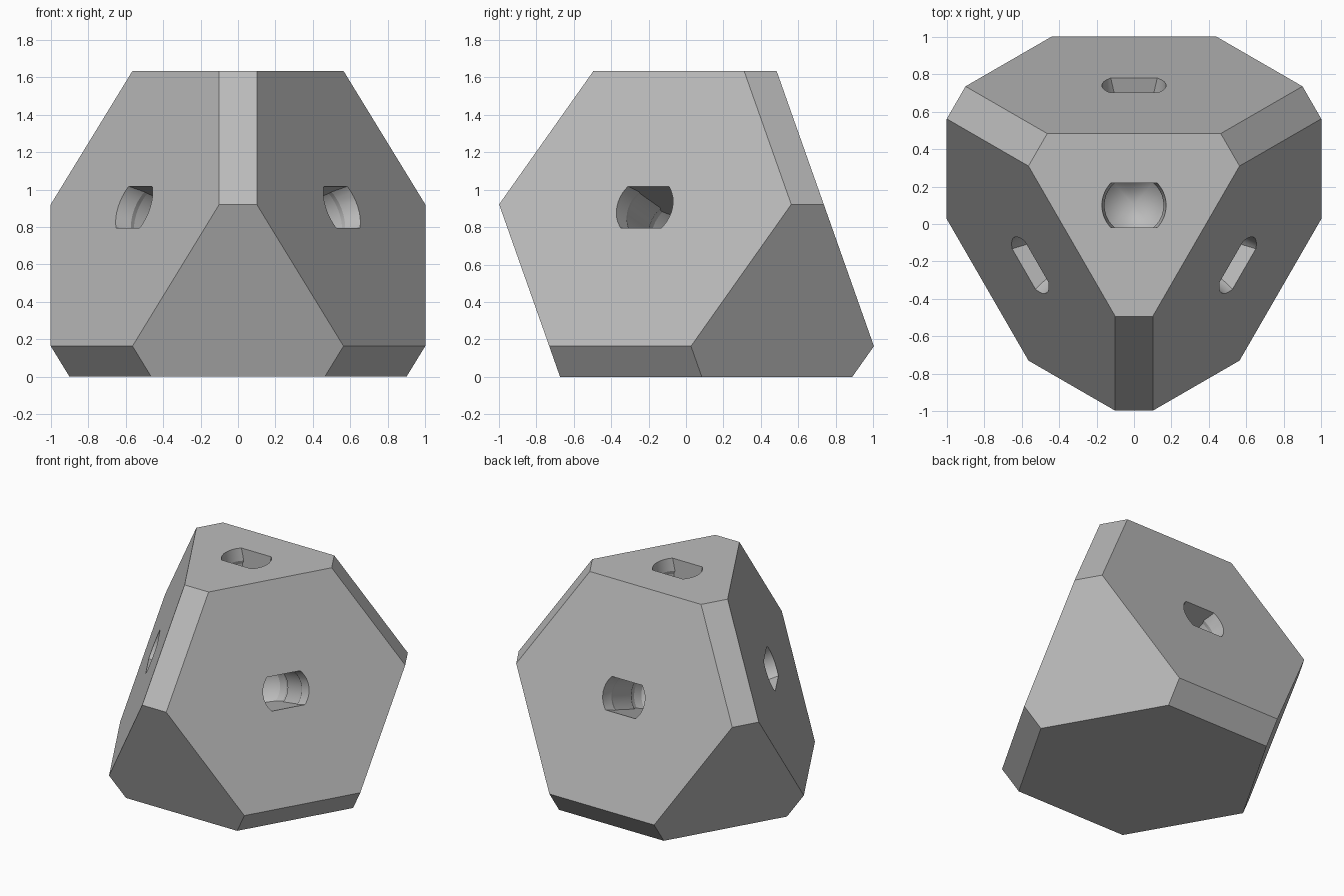
import bpy, bmesh, math
from mathutils import Vector, Matrix

if "Cube" in bpy.data.objects:
    bpy.data.objects.remove(bpy.data.objects["Cube"])

grey = bpy.data.materials.new("light grey")
grey.use_nodes = True
colour = (0.5, 0.5, 0.5, 1)
grey.diffuse_color = colour
grey.node_tree.nodes["Principled BSDF"].inputs["Base Color"].default_value = colour

CENTRE = Vector((0, 0.1, 0.68))
FACE, CORNER, EDGE = 0.68, 0.955, 1.036   # plane distances from the centre
FLAT = 0.118                              # half width of a socket

# Directions of the four tetrahedron corners
corners = [Vector((0, 0, 1))]
for deg in (30, 150, 270):
    a = math.radians(deg)
    s = math.sqrt(8) / 3
    corners.append(Vector((s * math.cos(a), s * math.sin(a), -1 / 3)))


def finish(name, bm):
    bmesh.ops.recalc_face_normals(bm, faces=bm.faces)
    mesh = bpy.data.meshes.new(name)
    bm.to_mesh(mesh)
    bm.free()
    mesh.materials.append(grey)
    obj = bpy.data.objects.new(name, mesh)
    bpy.context.collection.objects.link(obj)
    return obj


def cut(bm, point, normal):
    """Slice away everything beyond a plane and close the hole."""
    geom = bm.verts[:] + bm.edges[:] + bm.faces[:]
    res = bmesh.ops.bisect_plane(bm, geom=geom, dist=1e-6, plane_co=point,
                                 plane_no=normal, clear_outer=True)
    edges = [e for e in res["geom_cut"] if isinstance(e, bmesh.types.BMEdge)]
    bmesh.ops.contextual_create(bm, geom=edges)


# Tetrahedral block with cut corners and chamfered edges
bm = bmesh.new()
bmesh.ops.create_cube(bm, size=6, matrix=Matrix.Translation(CENTRE))
for c in corners:
    cut(bm, CENTRE - c * FACE, -c)
for c in corners:
    cut(bm, CENTRE + c * CORNER, c)
for i in range(4):
    for j in range(i):
        n = (corners[i] + corners[j]).normalized()
        cut(bm, CENTRE + n * EDGE, n)
body = finish("chamfered_block", bm)

# Socket profile: flared mouth, shaft, snap lip, conical end (radius, depth)
profile = [(0, -0.02), (0.172, -0.02), (0.172, 0), (0.158, 0.09), (0.165, 0.115),
           (0.165, 0.35), (0.18, 0.38), (0.18, 0.41), (0.16, 0.47), (0, 0.63)]


def socket_cutter(out, distance):
    bm = bmesh.new()
    verts = [bm.verts.new((r, 0, -d)) for r, d in profile]
    edges = [bm.edges.new(p) for p in zip(verts, verts[1:])]
    bmesh.ops.spin(bm, geom=verts + edges, cent=(0, 0, 0), axis=(0, 0, 1),
                   angle=2 * math.pi, steps=36, use_duplicate=False)
    bmesh.ops.remove_doubles(bm, verts=bm.verts, dist=1e-5)
    for side in (-1, 1):
        cut(bm, (0, side * FLAT, 0), (0, side, 0))
    # Long axis of the slot stays level
    level = Vector((0, 0, 1)).cross(out)
    level = level.normalized() if level.length > 0.01 else Vector((1, 0, 0))
    frame = Matrix((level, out.cross(level), out)).transposed().to_4x4()
    bm.transform(Matrix.Translation(CENTRE + out * distance) @ frame)
    return finish("socket_cutter", bm)


# Sink a socket into each corner cap and each large face
for c in corners:
    for out, dist in ((c, CORNER), (-c, FACE)):
        cutter = socket_cutter(out, dist)
        mod = body.modifiers.new("socket", 'BOOLEAN')
        mod.operation = 'DIFFERENCE'
        mod.solver = 'EXACT'
        mod.object = cutter
        bpy.context.view_layer.objects.active = body
        bpy.ops.object.modifier_apply(modifier=mod.name)
        bpy.data.objects.remove(cutter)

# Smooth the round socket walls, keep all hard edges
bpy.ops.object.select_all(action='DESELECT')
body.select_set(True)
bpy.context.view_layer.objects.active = body
bpy.ops.object.shade_smooth_by_angle(angle=math.radians(15))
